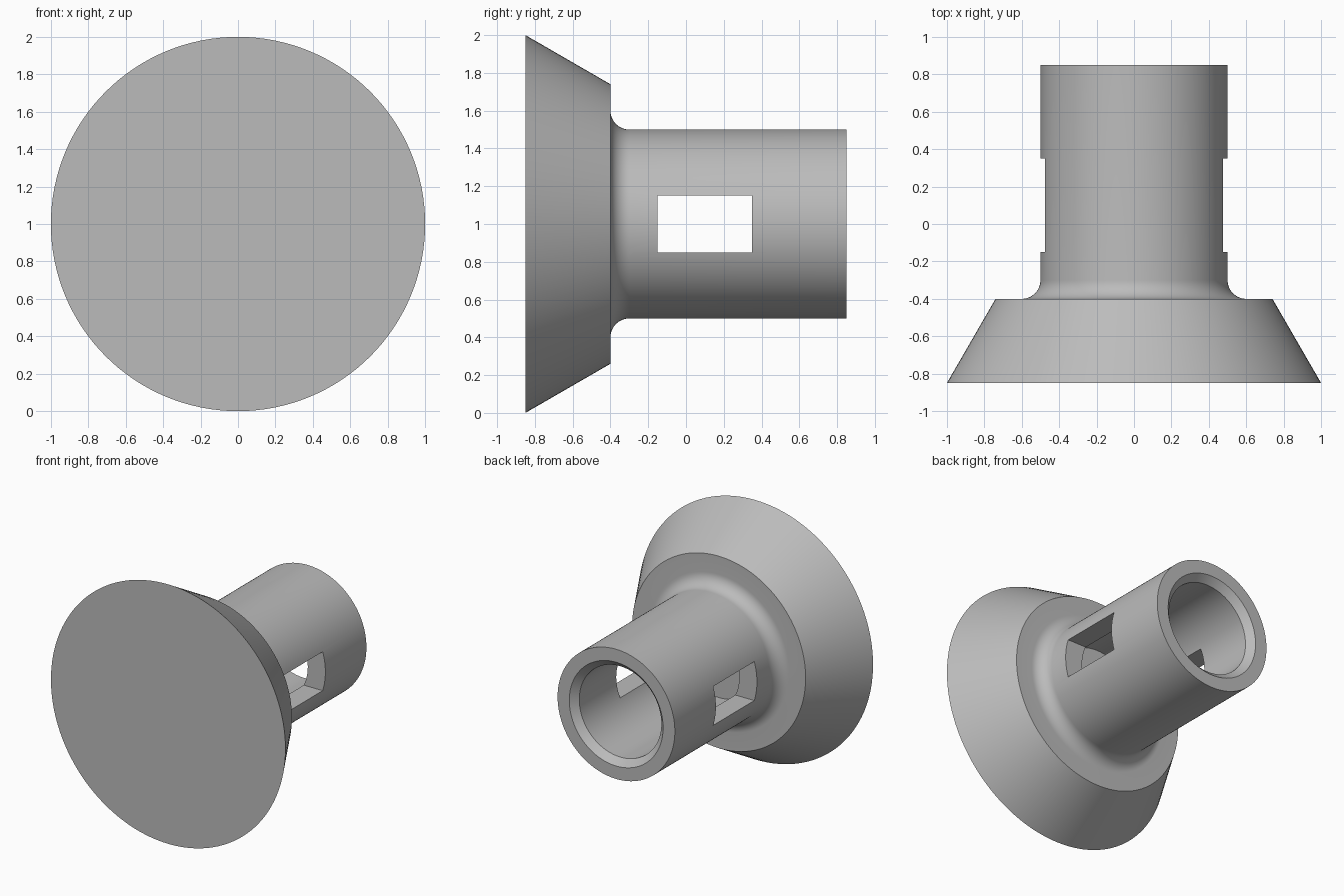
import bpy, bmesh, math
from mathutils import Vector

cube = bpy.data.objects.get("Cube")
if cube:
    bpy.data.objects.remove(cube, do_unlink=True)

SEGMENTS = 128
CENTRE = Vector((0, 0, 1))

grey = bpy.data.materials.new("light grey")
grey.use_nodes = True
colour = (0.5, 0.5, 0.5, 1)
grey.diffuse_color = colour
grey.node_tree.nodes["Principled BSDF"].inputs["Base Color"].default_value = colour


def add_object(name, bm):
    mesh = bpy.data.meshes.new(name)
    bmesh.ops.recalc_face_normals(bm, faces=bm.faces)
    bm.to_mesh(mesh)
    bm.free()
    mesh.materials.append(grey)
    obj = bpy.data.objects.new(name, mesh)
    bpy.context.collection.objects.link(obj)
    return obj


def lathe(name, profile):
    """Turn (radius, y) points around the y axis; the ends are closed as discs."""
    bm = bmesh.new()
    rings = []
    for radius, y in profile:
        rings.append([bm.verts.new(CENTRE + Vector((
            radius * math.cos(math.tau * i / SEGMENTS), y,
            radius * math.sin(math.tau * i / SEGMENTS)))) for i in range(SEGMENTS)])
    for a, b in zip(rings, rings[1:]):
        for i in range(SEGMENTS):
            j = (i + 1) % SEGMENTS
            bm.faces.new((a[i], a[j], b[j], b[i]))
    bm.faces.new(rings[0])
    bm.faces.new(rings[-1])
    return add_object(name, bm)


# Flared head, rounded neck, tube and chamfered blind bore
fillet = []
for i in range(13):
    t = math.pi / 2 * i / 12
    fillet.append((0.6 - 0.1 * math.sin(t), -0.3 - 0.1 * math.cos(t)))
body = lathe("flared_socket", [(1, -0.85), (0.74, -0.4)] + fillet + [
    (0.5, 0.85), (0.4, 0.85), (0.35, 0.8), (0.35, -0.4)])

# Rectangular slot through both side walls
bm = bmesh.new()
bmesh.ops.create_cube(bm, size=1)
bmesh.ops.scale(bm, vec=(1.6, 0.5, 0.3), verts=bm.verts)
bmesh.ops.translate(bm, vec=(0, 0.1, 1), verts=bm.verts)
cutter = add_object("slot_cutter", bm)
cutter.hide_render = True

slot = body.modifiers.new("side_slot", 'BOOLEAN')
slot.operation = 'DIFFERENCE'
slot.solver = 'EXACT'
slot.object = cutter

bpy.ops.object.select_all(action='DESELECT')
body.select_set(True)
bpy.context.view_layer.objects.active = body
bpy.ops.object.modifier_apply(modifier=slot.name)
bpy.data.objects.remove(cutter, do_unlink=True)
bpy.ops.object.shade_smooth_by_angle(angle=math.radians(30))
